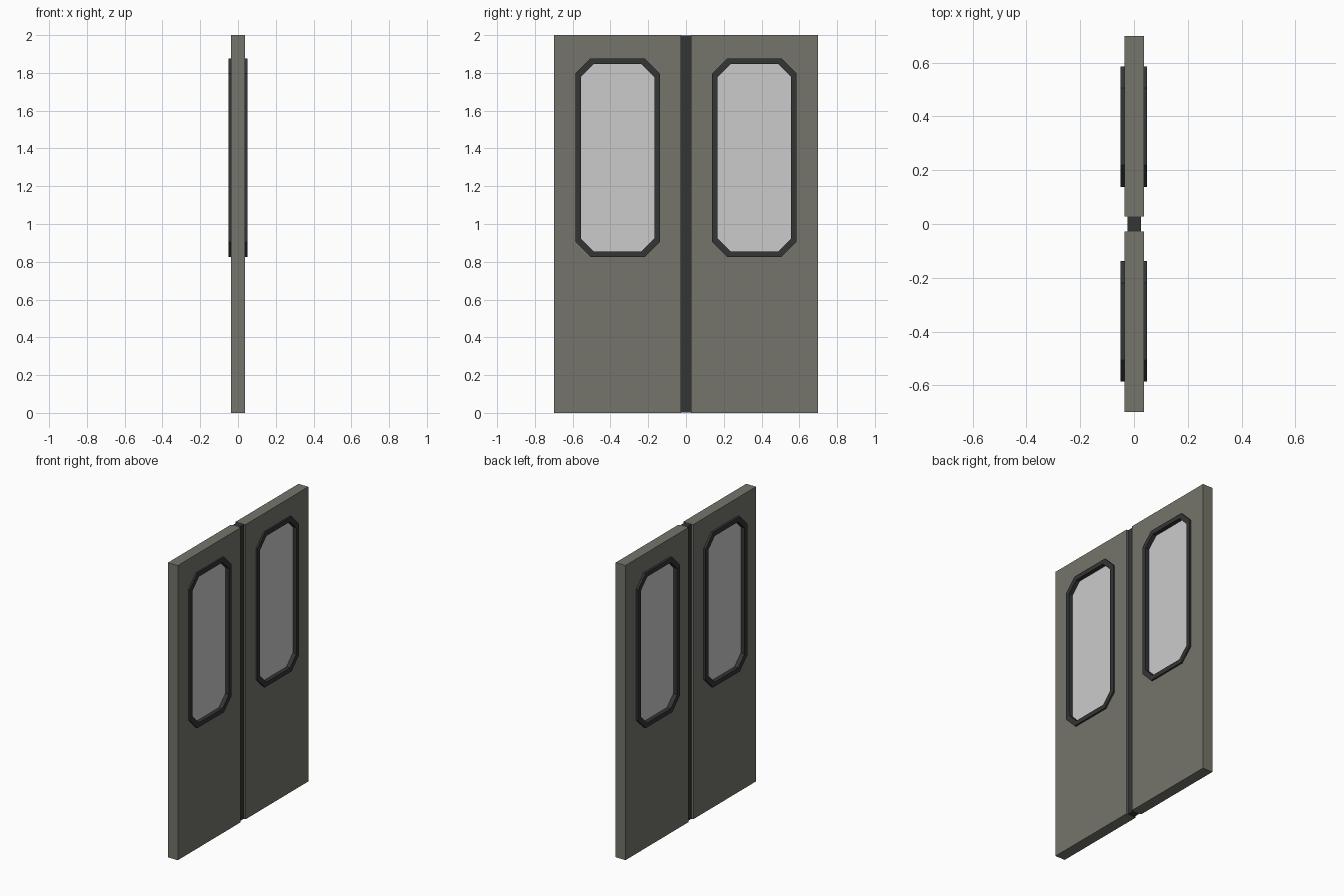
import bpy, bmesh

if "Cube" in bpy.data.objects:
    bpy.data.objects.remove(bpy.data.objects["Cube"])


def material(name, rgb):
    m = bpy.data.materials.new(name)
    m.diffuse_color = (*rgb, 1)
    m.use_nodes = True
    m.node_tree.nodes["Principled BSDF"].inputs["Base Color"].default_value = m.diffuse_color
    return m


PAINT = material("olive grey paint", (0.178, 0.178, 0.146))
RUBBER = material("dark rubber", (0.034, 0.035, 0.036))
GLASS = material("pale glass", (0.6, 0.6, 0.6))


def rect(y0, y1, z0, z1):
    return [(y0, z0), (y1, z0), (y1, z1), (y0, z1)]


def octagon(inset, c):
    """Window outline with cut corners, shrunk by inset."""
    y0, y1, z0, z1 = 0.138 + inset, 0.586 - inset, 0.825 + inset, 1.877 - inset
    return [(y0 + c, z0), (y1 - c, z0), (y1, z0 + c), (y1, z1 - c),
            (y1 - c, z1), (y0 + c, z1), (y0, z1 - c), (y0, z0 + c)]


def slab(name, loops, x0, x1, side, mat):
    """Fill the outline (later loops are holes) and extrude from x0 to x1."""
    bm = bmesh.new()
    for loop in loops:
        vs = [bm.verts.new((x0, side * y, z)) for y, z in loop]
        for i, v in enumerate(vs):
            bm.edges.new((v, vs[(i + 1) % len(vs)]))
    bmesh.ops.triangle_fill(bm, edges=bm.edges[:], use_beauty=True)
    ext = bmesh.ops.extrude_face_region(bm, geom=bm.faces[:], use_keep_orig=True)
    for g in ext["geom"]:
        if isinstance(g, bmesh.types.BMVert):
            g.co.x = x1
    bmesh.ops.recalc_face_normals(bm, faces=bm.faces[:])
    me = bpy.data.meshes.new(name)
    bm.to_mesh(me)
    bm.free()
    me.materials.append(mat)
    ob = bpy.data.objects.new(name, me)
    bpy.context.collection.objects.link(ob)
    return ob


OUTER, MIDDLE, INNER = octagon(0, 0.081), octagon(0.015, 0.075), octagon(0.03, 0.068)

# two mirrored door leaves, each with a window frame and a recessed pane
for side, tag in ((1, "right"), (-1, "left")):
    slab(f"door_panel_{tag}", [rect(0.027, 0.7, 0, 2), MIDDLE], -0.036, 0.038, side, PAINT)
    slab(f"window_frame_{tag}", [OUTER, INNER], -0.051, 0.049, side, RUBBER)
    slab(f"window_glass_{tag}", [MIDDLE], -0.022, 0.022, side, GLASS)

# rubber seal in the gap between the leaves
slab("centre_seal", [rect(-0.03, 0.03, 0.001, 1.999)], -0.024, 0.026, 1, RUBBER)
